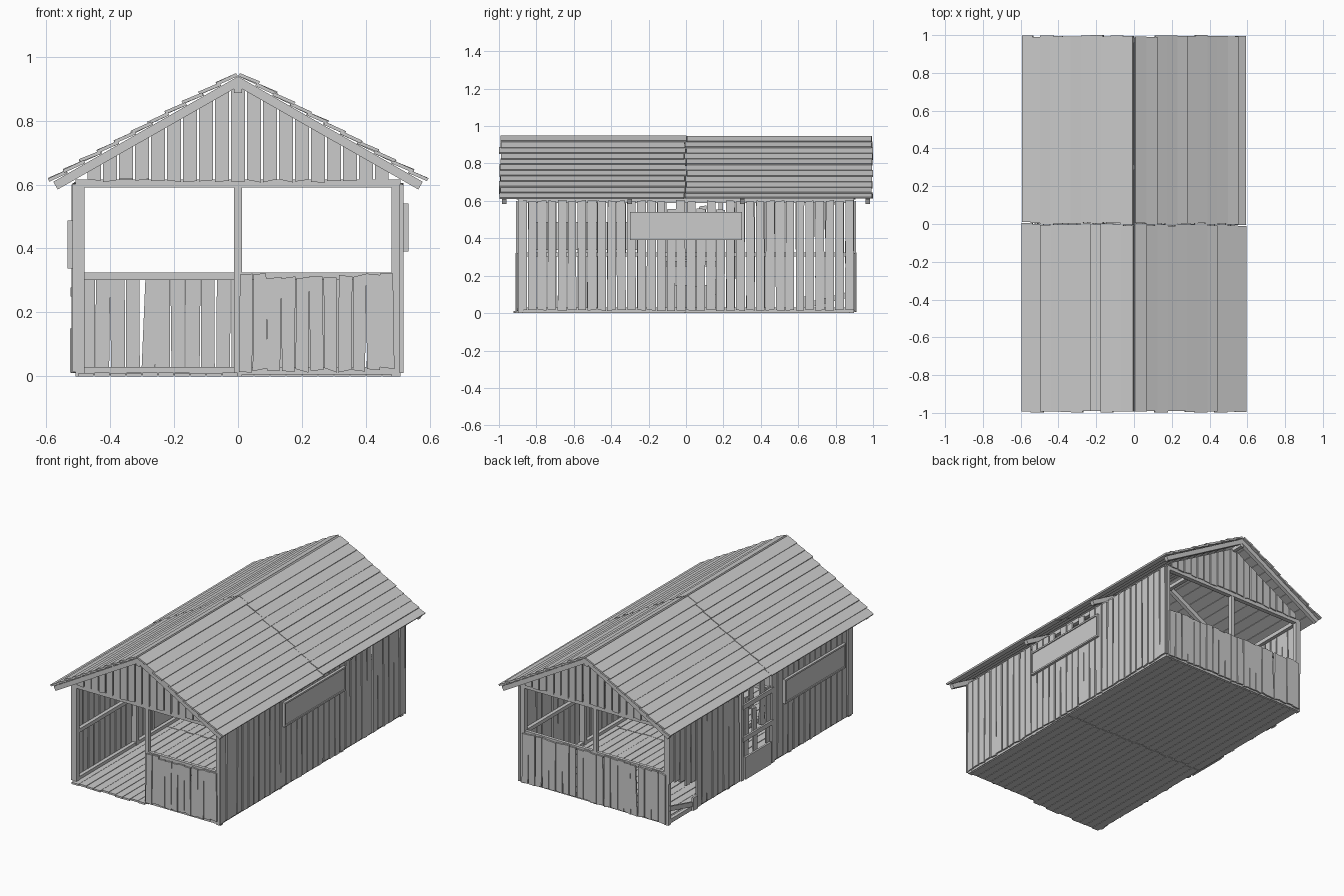
import bpy, bmesh, random
from math import cos, sin, atan
from mathutils import Vector

if "Cube" in bpy.data.objects:
    bpy.data.objects.remove(bpy.data.objects["Cube"])

random.seed(4)
SLOPE, RIDGE = 0.57, 0.938
ANG = atan(SLOPE)


def r(a):
    return random.uniform(-a, a)


def prism(bm, pts, vec):
    """Extrude a planar outline along vec."""
    a = [bm.verts.new(Vector(p)) for p in pts]
    b = [bm.verts.new(Vector(p) + Vector(vec)) for p in pts]
    n = len(a)
    bm.faces.new(a)
    bm.faces.new(b[::-1])
    for i in range(n):
        bm.faces.new((a[i], b[i], b[(i + 1) % n], a[(i + 1) % n]))


def box(bm, x0, x1, y0, y1, z0, z1):
    prism(bm, [(x0, y0, z0), (x1, y0, z0), (x1, y1, z0), (x0, y1, z0)], (0, 0, z1 - z0))


def plank_x(bm, y, c, w, z0, z1, j=0.006, t=0.01, lean=0.0):
    """Upright board facing y, with rough-cut ends."""
    h = w / 2
    y += r(0.002)
    prism(bm, [(c - h + r(.002), y, z0 + r(j)), (c + h + r(.002), y, z0 + r(j)),
               (c + h + lean + r(.003), y, z1 + r(j)), (c - h + lean + r(.003), y, z1 + r(j))], (0, t, 0))


def plank_y(bm, x, c, w, z0, z1, j=0.005, t=0.01, lean=0.0):
    """Upright board facing x."""
    h = w / 2
    x += r(0.002)
    prism(bm, [(x, c - h + r(.002), z0 + r(j)), (x, c + h + r(.002), z0 + r(j)),
               (x, c + h + lean + r(.003), z1 + r(j)), (x, c - h + lean + r(.003), z1 + r(j))], (t, 0, 0))


def make(name, build):
    bm = bmesh.new()
    build(bm)
    bmesh.ops.recalc_face_normals(bm, faces=bm.faces)
    me = bpy.data.meshes.new(name)
    bm.to_mesh(me)
    bm.free()
    bpy.context.collection.objects.link(bpy.data.objects.new(name, me))


# Floorboards in two lengths
def floor(bm):
    n = 20
    p = 1.0 / n
    for i in range(n):
        x = -0.5 + i * p
        m = r(0.008)
        front = -0.915 + r(0.008) if x < -0.02 else -0.89
        box(bm, x + .0015, x + p - .0015, front, m - .002, 0, 0.011 + r(.001))
        box(bm, x + .0015, x + p - .0015, m + .002, 0.89, 0, 0.011 + r(.001))


# Posts, sills, rails and top plates
def frame(bm):
    for s in (-1, 1):
        for y in (-0.885, 0.885):
            box(bm, s * .48, s * .508, y - .014, y + .014, 0, 0.6)
        for y in (-0.3, 0.3):
            box(bm, s * .48, s * .505, y - .012, y + .012, 0, 0.6)
        for z0, z1 in ((0.005, 0.03), (0.302, 0.325), (0.59, 0.615)):
            box(bm, s * .482, s * .504, -.885, .885, z0, z1)
        box(bm, -.012, .012, s * .885 - .012, s * .885 + .012, 0, 0.6)
        box(bm, -.508, .508, s * .885 - .014, s * .885 + .014, 0.59, 0.615)
    for z0, z1 in ((0.005, 0.03), (0.302, 0.325)):
        box(bm, -.48, .48, .875, .895, z0, z1)
        box(bm, 0, .48, -.895, -.875, z0, z1)


# Half-height end walls
def front_wall(bm):
    for i in range(11):
        plank_x(bm, -0.91, 0.024 + i * .0443, .041, 0.02, 0.314, j=.009)


def back_wall(bm):
    for i in range(21):
        lean = 0.016 if i == 4 else 0
        plank_x(bm, 0.9, -0.47 + i * .047, .043, 0.012, 0.318, lean=lean)


# Side walls
def right_wall(bm):
    for i in range(34):
        y = -0.875 + i * .053
        top = 0.545 + r(.02) if i in (15, 18, 20) else 0.6
        plank_y(bm, 0.506, y, .046, 0.015, top)
    for s in (-1, 1):
        box(bm, .505, .517, s * .905 - .004, s * .905 + .004, .01, .6)


def left_wall(bm):
    for i in range(34):
        y = -0.875 + i * .053
        if -0.11 < y < 0.19:
            continue
        low = 0.015
        if y > 0.65:  # broken corner
            low = 0.17 + (y - 0.65) * 0.4 + r(.02)
        plank_y(bm, -0.516, y, .046, low, 0.6)
    # loose scraps in the broken corner
    prism(bm, [(-.515, .66, .03), (-.515, .89, .09), (-.515, .89, .12), (-.515, .66, .06)], (.012, 0, 0))
    box(bm, -.522, -.508, .63, .67, .01, .09)


# Patched side doorway
def side_door(bm):
    for y in (-0.115, 0.185):
        box(bm, -.52, -.5, y - .012, y + .012, .01, .6)
    box(bm, -.526, -.514, -.09, .165, .012, .15)
    for z in (.25, .45):
        box(bm, -.524, -.512, -.115, .185, z, z + .028)
    for y, z0, z1 in ((-.075, .14, .5), (-.015, .28, .6), (.05, .14, .42), (.08, .43, .57), (.14, .1, .5)):
        plank_y(bm, -.512, y, .04, z0, z1, j=.012, lean=r(.012))


# Hinged window shutters with thin edge battens
def shutter(x, s, y0, y1, z0, z1):
    def build(bm):
        a, b = sorted((x, x + s * .01))
        box(bm, a, b, y0, y1, z0, z1)
        c, d = sorted((x, x + s * .016))
        for z in (z0, z1 - .01):
            box(bm, c, d, y0, y1, z, z + .01)
        for y in (y0, y1 - .008):
            box(bm, c, d, y, y + .008, z0, z1)
    return build


# Gable boards cut to the roof pitch
def gables(bm):
    for s in (-1, 1):
        for i in range(-9, 10):
            a, b = i * .05 - .0215, i * .05 + .0215

            def top(x):
                return RIDGE - .03 - SLOPE * abs(x)
            z = 0.612
            pts = [(a, z + r(.006)), (b, z + r(.006)), (b, max(top(b), z + .007))]
            if i == 0:
                pts.append((0, top(0)))
            pts.append((a, max(top(a), z + .007)))
            y = s * .895 + r(.002)
            prism(bm, [(x, y, q) for x, q in pts], (0, s * .01, 0))


# Rafters and ridge beam
def rafters(bm):
    for y in (-0.972, -0.3, 0.3, 0.972):
        for s in (-1, 1):
            e = 0.578
            prism(bm, [(0, y - .012, RIDGE), (s * e, y - .012, RIDGE - SLOPE * e),
                       (s * (e - .014), y - .012, RIDGE - SLOPE * e - .024),
                       (0, y - .012, RIDGE - .032)], (0, .024, 0))
    box(bm, -.012, .012, -.98, .98, .886, .908)


# Overlapping roof boards in two lengths
def roof(bm):
    p = 0.585 / cos(ANG) / 11
    for s in (-1, 1):
        def at(d, n):
            return s * (d * cos(ANG) + n * sin(ANG)), RIDGE - d * sin(ANG) + n * cos(ANG)
        for k in range(11):
            mid = r(.01)
            for y0, y1 in ((-.995 + r(.005), mid - .002), (mid + .002, .995 + r(.005))):
                d0 = max(0, k * p + r(.003))
                d1 = (k + 1) * p + (.009 if k < 10 else 0) + r(.003)
                lift = .009 + r(.003)
                pts = [at(d0, .001), at(d1, lift), at(d1, lift + .01), at(d0, .012)]
                prism(bm, [(x, y0, z) for x, z in pts], (0, y1 - y0, 0))


for name, fn in (("floor_boards", floor), ("timber_frame", frame), ("front_half_wall", front_wall),
                 ("back_half_wall", back_wall), ("right_wall", right_wall), ("left_wall", left_wall),
                 ("side_door", side_door), ("right_shutter", shutter(.517, 1, -.3, .3, .39, .54)),
                 ("left_shutter", shutter(-.517, -1, -.81, -.215, .337, .487)),
                 ("gable_boards", gables), ("rafters", rafters), ("roof_boards", roof)):
    make(name, fn)
